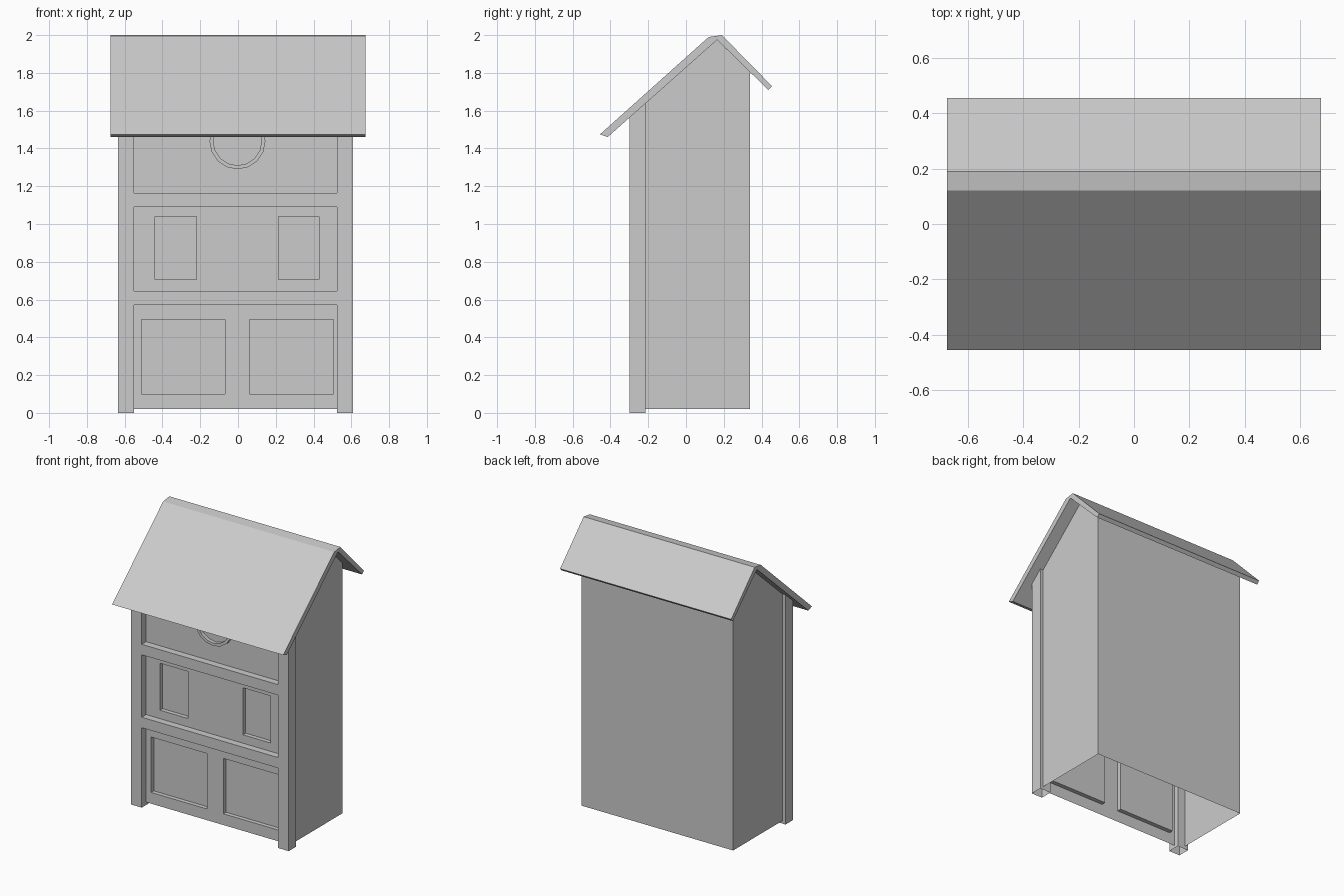
import bpy, bmesh, math

if "Cube" in bpy.data.objects:
    bpy.data.objects.remove(bpy.data.objects["Cube"])


def finish(name, bm):
    bmesh.ops.remove_doubles(bm, verts=bm.verts[:], dist=1e-5)
    bmesh.ops.dissolve_limit(bm, angle_limit=0.01, verts=bm.verts[:], edges=bm.edges[:])
    bmesh.ops.recalc_face_normals(bm, faces=bm.faces[:])
    me = bpy.data.meshes.new(name)
    bm.to_mesh(me)
    bm.free()
    ob = bpy.data.objects.new(name, me)
    bpy.context.collection.objects.link(ob)
    return ob


def extrude_profile(name, pts, x0, x1, skip=(), caps=True):
    """Extrude a (y, z) outline along x, leaving out the edges listed in skip."""
    bm = bmesh.new()
    a = [bm.verts.new((x0, y, z)) for y, z in pts]
    b = [bm.verts.new((x1, y, z)) for y, z in pts]
    n = len(pts)
    for i in range(n):
        if i not in skip:
            j = (i + 1) % n
            bm.faces.new((a[i], a[j], b[j], b[i]))
    if caps:
        bm.faces.new(a)
        bm.faces.new(b)
    return finish(name, bm)


def relief(name, rects):
    """Stepped sheet: each (x0, x1, z0, z1, y) rectangle overrides earlier ones."""
    xs = sorted({v for r in rects for v in r[:2]})
    zs = sorted({v for r in rects for v in r[2:4]})

    def depth(i, k):
        cx, cz = (xs[i] + xs[i + 1]) / 2, (zs[k] + zs[k + 1]) / 2
        return [r[4] for r in rects if r[0] < cx < r[1] and r[2] < cz < r[3]][-1]

    bm = bmesh.new()

    def quad(*co):
        bm.faces.new([bm.verts.new(c) for c in co])

    for i in range(len(xs) - 1):
        for k in range(len(zs) - 1):
            x0, x1, z0, z1, y = xs[i], xs[i + 1], zs[k], zs[k + 1], depth(i, k)
            quad((x0, y, z0), (x1, y, z0), (x1, y, z1), (x0, y, z1))
            if i + 2 < len(xs) and (w := depth(i + 1, k)) != y:
                quad((x1, y, z0), (x1, w, z0), (x1, w, z1), (x1, y, z1))
            if k + 2 < len(zs) and (w := depth(i, k + 1)) != y:
                quad((x0, y, z1), (x1, y, z1), (x1, w, z1), (x0, w, z1))
    return finish(name, bm)


# Roof: bent slab with a flattened ridge
extrude_profile("roof", [(-0.455, 1.475), (0.12, 1.99), (0.19, 2.0), (0.455, 1.73),
                         (0.435, 1.71), (0.165, 1.975), (-0.415, 1.46)], -0.675, 0.675)

# Side and back walls: thin shell, open at the bottom, front and top
extrude_profile("walls", [(-0.215, 0.02), (0.34, 0.02), (0.34, 1.803),
                          (0.165, 1.975), (-0.215, 1.638)],
                -0.61, 0.587, skip=(0, 2, 3, 4))

# Corner posts, open underneath
for side, x0, x1 in (("left", -0.635, -0.55), ("right", 0.525, 0.61)):
    extrude_profile(side + "_post", [(-0.3, 0), (-0.215, 0), (-0.215, 1.638), (-0.3, 1.562)],
                    x0, x1, skip=(0,))

# Front: rails standing proud of the panels, windows sunk into them
L, R, RAIL, PANEL, WIN = -0.55, 0.525, -0.30, -0.25, -0.22
relief("front_panels", [
    (L, R, 0.02, 1.56, RAIL),
    (L, R, 0.02, 0.57, PANEL), (L, R, 0.645, 1.09, PANEL), (L, R, 1.165, 1.49, PANEL),
    (L, R, 1.49, 1.56, -0.304),
    (-0.51, -0.07, 0.10, 0.495, WIN), (0.06, 0.505, 0.10, 0.495, WIN),
    (-0.44, -0.22, 0.705, 1.04, WIN), (0.215, 0.43, 0.705, 1.04, WIN)])

# Round window rim
bm = bmesh.new()
N = 16
loops = []
for r, y in ((0.148, PANEL), (0.148, -0.275), (0.128, -0.275), (0.128, PANEL)):
    loops.append([bm.verts.new((-0.003 + r * math.cos(2 * math.pi * i / N), y,
                                1.438 + r * math.sin(2 * math.pi * i / N))) for i in range(N)])
for p, q in zip(loops, loops[1:]):
    for i in range(N):
        j = (i + 1) % N
        bm.faces.new((p[i], p[j], q[j], q[i]))
finish("round_window_rim", bm)
